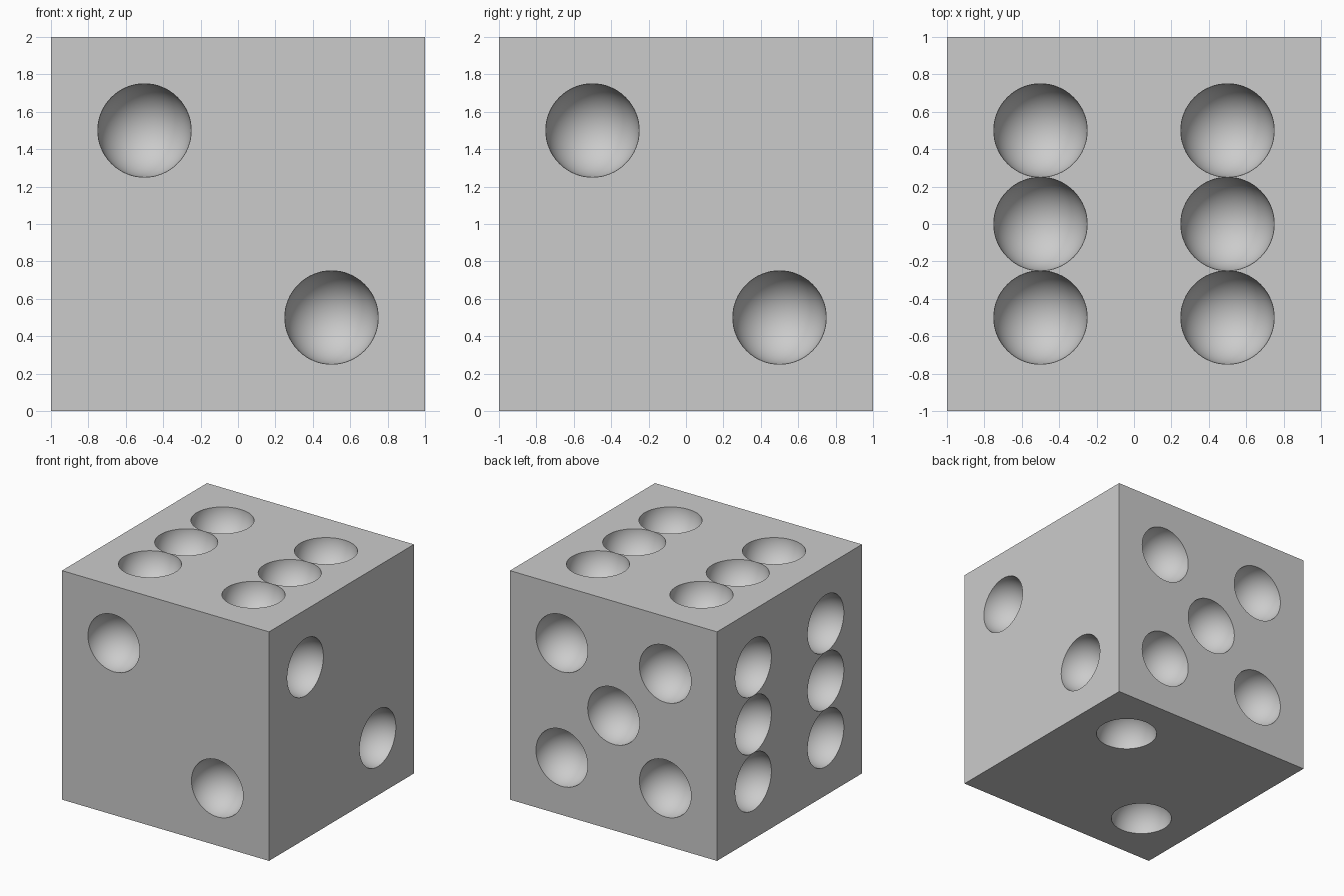
import bpy, bmesh, math
from mathutils import Vector, Matrix

if "Cube" in bpy.data.objects:
    bpy.data.objects.remove(bpy.data.objects["Cube"], do_unlink=True)

HALF = 1.0      # half the side of the die
PIP = 0.25      # pip radius
S = 0.5         # pip spacing from face centre
CENTRE = Vector((0, 0, HALF))

grey = bpy.data.materials.new("plain grey")
grey.use_nodes = True
colour = (0.6, 0.6, 0.6, 1)
grey.diffuse_color = colour
grey.node_tree.nodes["Principled BSDF"].inputs["Base Color"].default_value = colour


def make_object(name, bm):
    mesh = bpy.data.meshes.new(name)
    bm.to_mesh(mesh)
    bm.free()
    mesh.materials.append(grey)
    obj = bpy.data.objects.new(name, mesh)
    bpy.context.collection.objects.link(obj)
    return obj


# Pip layouts in face coordinates
falling = [(-S, S), (S, -S)]
rising = [(-S, -S), (S, S)]
five = falling + rising + [(0, 0)]
six = [(u, v) for u in (-S, S) for v in (-S, 0, S)]

# Each face: outward normal, u axis, v axis, layout
X, Y, Z = Vector((1, 0, 0)), Vector((0, 1, 0)), Vector((0, 0, 1))
faces = [
    (-Y, X, Z, falling),
    (X, Y, Z, falling),
    (Y, X, Z, five),
    (-X, Y, Z, six),
    (Z, X, Y, six),
    (-Z, X, Y, rising),
]

# Die body
bm = bmesh.new()
bmesh.ops.create_cube(bm, size=2 * HALF, matrix=Matrix.Translation(CENTRE))
body = make_object("die_body", bm)

# Spherical cutters, poles along each face normal
bm = bmesh.new()
for normal, u_axis, v_axis, layout in faces:
    turn = normal.to_track_quat('Z', 'Y').to_matrix().to_4x4()
    for u, v in layout:
        place = CENTRE + normal * HALF + u_axis * u + v_axis * v
        bmesh.ops.create_uvsphere(bm, u_segments=64, v_segments=33, radius=PIP,
                                  matrix=Matrix.Translation(place) @ turn)
cutter = make_object("pip_cutter", bm)
cutter.hide_render = True

# Carve the pips, then drop the cutter
bpy.context.view_layer.objects.active = body
body.select_set(True)
carve = body.modifiers.new("pips", 'BOOLEAN')
carve.operation = 'DIFFERENCE'
carve.solver = 'EXACT'
carve.object = cutter
bpy.ops.object.modifier_apply(modifier=carve.name)
bpy.data.objects.remove(cutter, do_unlink=True)

# Smooth bowls with crisp rims
bpy.ops.object.select_all(action='DESELECT')
body.select_set(True)
bpy.ops.object.shade_smooth_by_angle(angle=math.radians(30))
